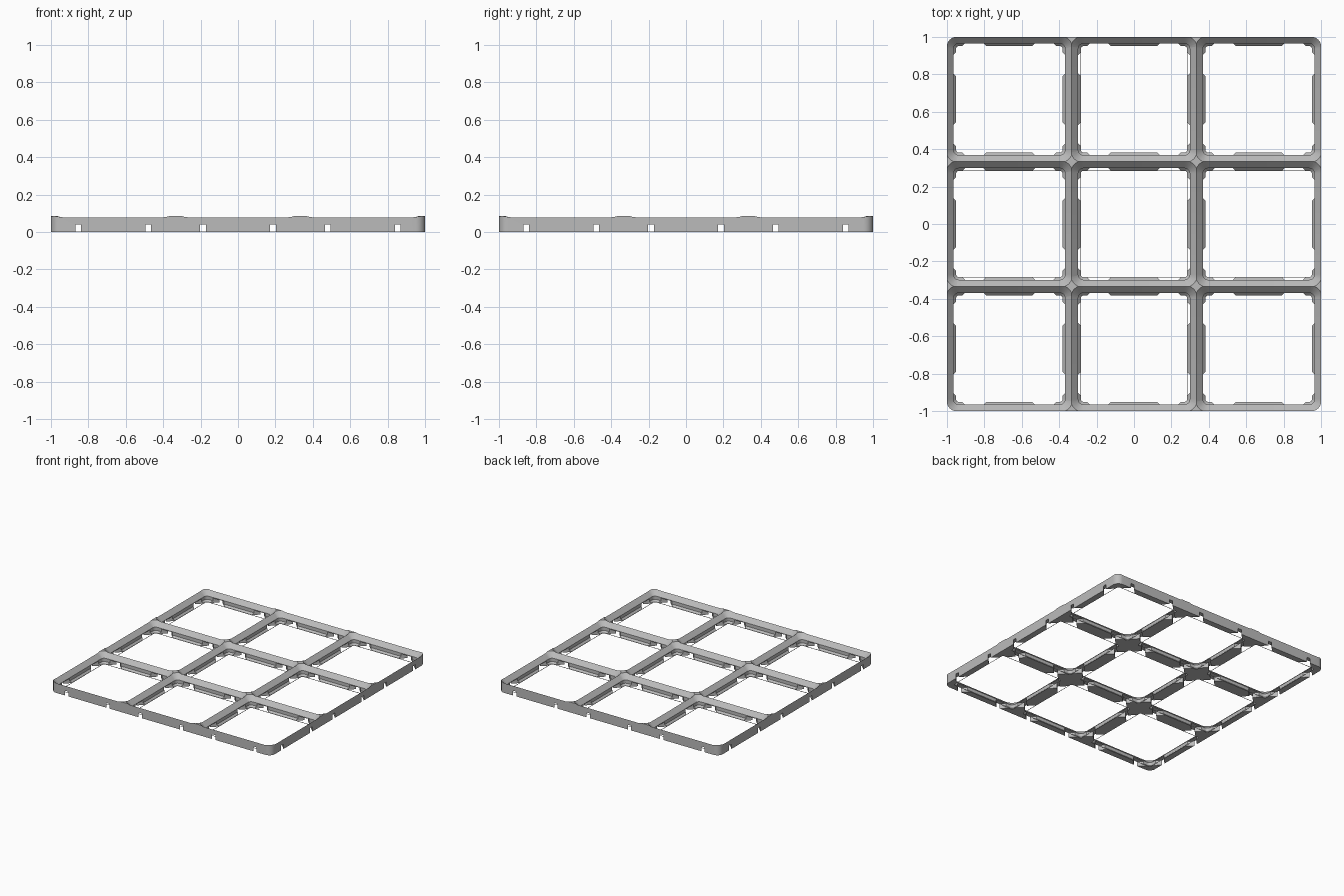
import bpy, bmesh, math

cube = bpy.data.objects.get("Cube")
if cube:
    bpy.data.objects.remove(cube, do_unlink=True)

CELL = 2 / 3          # pitch of the grid
TOP = 0.085           # height of the raised corner pads
RIDGE = 0.079         # height of the sharp wall ridges
CORNER = 0.0635       # pocket corner radius at the cell boundary
CENTRES = (-CELL, 0, CELL)

grey = bpy.data.materials.new("light grey plastic")
grey.use_nodes = True
colour = (0.5, 0.5, 0.5, 1)
grey.diffuse_color = colour
grey.node_tree.nodes["Principled BSDF"].inputs["Base Color"].default_value = colour


def rounded_square(half, radius, steps=8):
    """Outline of a square with rounded corners."""
    points = []
    for quarter in range(4):
        mid = math.radians(45 + 90 * quarter)
        cx = math.copysign(half - radius, math.cos(mid))
        cy = math.copysign(half - radius, math.sin(mid))
        for i in range(steps + 1):
            a = math.radians(90) * (quarter + i / steps)
            points.append((cx + radius * math.cos(a), cy + radius * math.sin(a)))
    return points


def loft(bm, layers):
    """Closed solid through outlines given as (points, z)."""
    rings = [[bm.verts.new((x, y, z)) for x, y in pts] for pts, z in layers]
    for low, high in zip(rings, rings[1:]):
        n = len(low)
        for i in range(n):
            j = (i + 1) % n
            bm.faces.new((low[i], low[j], high[j], high[i]))
    bm.faces.new(rings[0][::-1])
    bm.faces.new(rings[-1])


def make_object(name, bm):
    bmesh.ops.recalc_face_normals(bm, faces=bm.faces)
    mesh = bpy.data.meshes.new(name)
    bm.to_mesh(mesh)
    bm.free()
    mesh.materials.append(grey)
    obj = bpy.data.objects.new(name, mesh)
    bpy.context.collection.objects.link(obj)
    return obj


def cut(target, cutter):
    """Subtract the cutter, then remove it."""
    mod = target.modifiers.new("cut", "BOOLEAN")
    mod.operation = "DIFFERENCE"
    mod.solver = "EXACT"
    mod.object = cutter
    graph = bpy.context.evaluated_depsgraph_get()
    result = bpy.data.meshes.new_from_object(target.evaluated_get(graph))
    target.modifiers.clear()
    target.data = result
    bpy.data.objects.remove(cutter, do_unlink=True)


# Solid slab with rounded outer corners
bm = bmesh.new()
outline = rounded_square(1, 0.05)
loft(bm, [(outline, 0), (outline, TOP)])
frame = make_object("grid_frame", bm)

# Stepped pockets: (inset from the cell boundary, height)
profile = [(0.049, -0.01), (0.049, 0.003), (0.035, 0.017), (0.035, RIDGE - 0.035),
           (RIDGE - TOP - 0.004, TOP + 0.004)]
for px in CENTRES:
    for py in CENTRES:
        bm = bmesh.new()
        loft(bm, [([(px + x, py + y) for x, y in
                    rounded_square(CELL / 2 - inset, CORNER - inset)], z)
                  for inset, z in profile])
        cut(frame, make_object("pocket_cutter", bm))

# Bow-tie connector slots under every wall, two per cell side
bm = bmesh.new()
REACH, NECK = 0.048, 0.015
WIDE = NECK + REACH
bow_tie = [(-WIDE, -REACH), (WIDE, -REACH), (NECK, 0),
           (WIDE, REACH), (-WIDE, REACH), (-NECK, 0)]
for wall in (-1, -CELL / 2, CELL / 2, 1):
    for centre in CENTRES:
        for side in (-0.187, 0.187):
            along = [(centre + side + x, wall + y) for x, y in bow_tie]
            across = [(y, x) for x, y in along][::-1]
            for pts in (along, across):
                loft(bm, [(pts, -0.01), (pts, 0.039)])
cut(frame, make_object("slot_cutter", bm))

# Smooth the rounded corners only
bpy.ops.object.select_all(action="DESELECT")
frame.select_set(True)
bpy.context.view_layer.objects.active = frame
bpy.ops.object.shade_smooth_by_angle(angle=math.radians(30))
